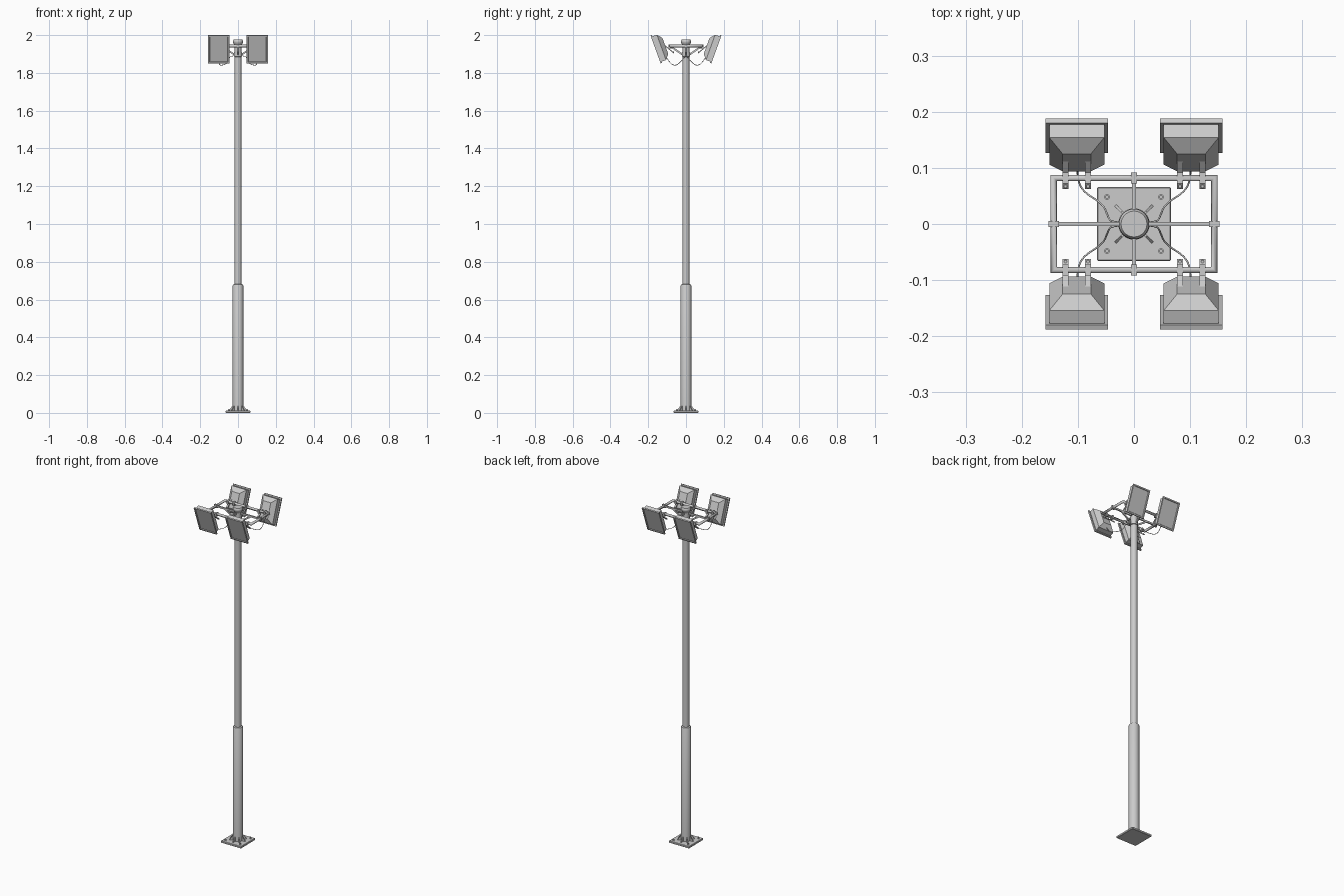
import bpy, bmesh, math
from mathutils import Vector, Matrix

if "Cube" in bpy.data.objects:
    bpy.data.objects.remove(bpy.data.objects["Cube"])

def make(name, bm, smooth=False):
    bmesh.ops.recalc_face_normals(bm, faces=bm.faces)
    me = bpy.data.meshes.new(name)
    bm.to_mesh(me); bm.free()
    ob = bpy.data.objects.new(name, me)
    bpy.context.collection.objects.link(ob)
    if smooth:
        bpy.context.view_layer.objects.active = ob
        ob.select_set(True)
        bpy.ops.object.shade_smooth_by_angle(angle=math.radians(35))
        ob.select_set(False)
    return ob

def lathe(name, prof, n=32, loc=(0, 0, 0)):
    bm = bmesh.new()
    rings = [[bm.verts.new((loc[0] + r * math.cos(2 * math.pi * i / n),
                            loc[1] + r * math.sin(2 * math.pi * i / n), loc[2] + z))
              for i in range(n)] for r, z in prof]
    for a, b in zip(rings, rings[1:]):
        for i in range(n):
            bm.faces.new((a[i], a[(i + 1) % n], b[(i + 1) % n], b[i]))
    bm.faces.new(rings[0]); bm.faces.new(rings[-1])
    return make(name, bm, True)

def box(name, c, s, bevel=0, rot=None):
    bm = bmesh.new()
    bmesh.ops.create_cube(bm, size=1)
    bmesh.ops.scale(bm, vec=s, verts=bm.verts)
    if bevel:
        bmesh.ops.bevel(bm, geom=bm.edges[:], offset=bevel, segments=1, affect='EDGES')
    bm.transform(Matrix.Translation(c) @ (rot or Matrix()))
    return make(name, bm)

def strut(name, a, b, w, h):
    a, b = Vector(a), Vector(b)
    d = (b - a).normalized()
    side = Vector((0, 0, 1)).cross(d).normalized()
    m = Matrix((d, side, d.cross(side))).transposed().to_4x4()
    return box(name, (a + b) / 2, ((b - a).length, w, h), 0, m)

def tube(name, pts, r, kind='POLY', cyclic=False, res=3):
    cu = bpy.data.curves.new(name, 'CURVE')
    cu.dimensions = '3D'
    cu.bevel_depth, cu.bevel_resolution, cu.resolution_u = r, res, 6
    cu.use_fill_caps = True
    sp = cu.splines.new(kind)
    sp.points.add(len(pts) - 1)
    for p, q in zip(sp.points, pts):
        p.co = (*q, 1)
    sp.use_cyclic_u = cyclic
    if kind == 'NURBS':
        sp.order_u, sp.use_endpoint_u = 3, True
    ob = bpy.data.objects.new(name, cu)
    bpy.context.collection.objects.link(ob)

def prism(name, pts, thick, ang):
    # profile in radius/height, extruded sideways and turned around the pole
    bm = bmesh.new()
    a = [bm.verts.new((r, -thick / 2, z)) for r, z in pts]
    b = [bm.verts.new((r, thick / 2, z)) for r, z in pts]
    bm.faces.new(a); bm.faces.new(b)
    for i in range(len(pts)):
        j = (i + 1) % len(pts)
        bm.faces.new((a[i], a[j], b[j], b[i]))
    bm.transform(Matrix.Rotation(ang, 4, 'Z'))
    make(name, bm)

# base plate, bolts and gussets
box("base_plate", (0, 0, .006), (.132, .132, .012), .002)
for sx in (-1, 1):
    for sy in (-1, 1):
        lathe("anchor_bolt", [(.005, .010), (.005, .017), (.003, .017), (.003, .021)], 12,
              (sx * .048, sy * .048, 0))
for k in range(8):
    prism("base_gusset", [(.022, .01), (.047, .01), (.047, .014), (.031, .036), (.022, .036)],
          .005, k * math.pi / 4)

# two-stage pole with flared cap and head collar
lathe("lower_pole", [(.028, .01), (.028, .674), (.025, .68), (.018, .682)])
lathe("upper_pole", [(.018, .67), (.018, 1.955)])
lathe("pole_cap", [(.018, 1.945), (.025, 1.958), (.027, 1.962), (.027, 1.970), (.023, 1.976)])
lathe("head_collar", [(.018, 1.885), (.022, 1.886), (.022, 1.908), (.018, 1.909)])

# rectangular head frame
FX, FY, FZ = .143, .082, 1.942
tube("head_frame", [(-FX, -FY, FZ), (FX, -FY, FZ), (FX, FY, FZ), (-FX, FY, FZ)], .008, cyclic=True)
for s in (-1, 1):
    strut("cross_bar_x", (s * .015, 0, FZ), (s * FX, 0, FZ), .007, .010)
    strut("cross_bar_y", (0, s * .015, FZ), (0, s * FY, FZ), .007, .010)
    strut("brace_x", (s * .016, 0, 1.895), (s * .085, 0, 1.940), .006, .009)
    strut("brace_y", (0, s * .016, 1.895), (0, s * .078, 1.938), .006, .009)
    box("frame_clamp_y", (0, s * FY, FZ), (.010, .019, .019))
    box("frame_clamp_x", (s * FX, 0, FZ), (.019, .010, .019))

# floodlights: local x across, y outward, z up, tilted to face downward
def lamp_shell(m):
    bm = bmesh.new()
    W, H = .056, .0785
    # lens recess, rim, box section, tapered rear: half width, half height, outward position
    secs = [(W - .009, H - .009, -.003), (W - .007, H - .007, 0), (W, H, 0), (W, H, -.008),
            (.049, .071, -.008), (.049, .071, -.033), (.025, .045, -.055)]
    rings = [[bm.verts.new((x * w, y, z * h)) for x, z in ((-1, -1), (1, -1), (1, 1), (-1, 1))]
             for w, h, y in secs]
    for a, b in zip(rings, rings[1:]):
        for i in range(4):
            bm.faces.new((a[i], a[(i + 1) % 4], b[(i + 1) % 4], b[i]))
    bm.faces.new(rings[0]); bm.faces.new(rings[-1])
    bm.transform(m)
    make("floodlight", bm)

for sy in (-1, 1):
    turn = Matrix.Rotation(0 if sy > 0 else math.pi, 4, 'Z')
    for sx in (-1, 1):
        cx = sx * .102
        lamp_shell(Matrix.Translation((cx, sy * .161, 1.9237)) @ turn
                   @ Matrix.Rotation(math.radians(-20), 4, 'X'))
        # pair of mounting arms clamped over the frame
        for bx in (.082, .122):
            x = sx * bx
            strut("lamp_arm", (x, sy * .064, 1.905), (x, sy * .116, 1.948), .010, .005)
            strut("lamp_foot", (x, sy * .098, 1.900), (x, sy * .117, 1.946), .010, .004)
            box("arm_clamp", (x, sy * FY, FZ - .002), (.010, .020, .020))
            lathe("arm_bolt", [(.003, 0), (.003, .006)], 8, (x, sy * .067, 1.907))
        # hanging power cable
        tube("power_cable", [(cx * .98, sy * .105, 1.885), (cx, sy * .085, 1.850), (sx * .092, sy * .058, 1.838),
                             (sx * .055, sy * .036, 1.850), (sx * .046, sy * .012, 1.878),
                             (sx * .040, sy * .003, 1.888), (sx * .016, sy * .002, 1.892)],
             .0017, 'NURBS', res=1)
